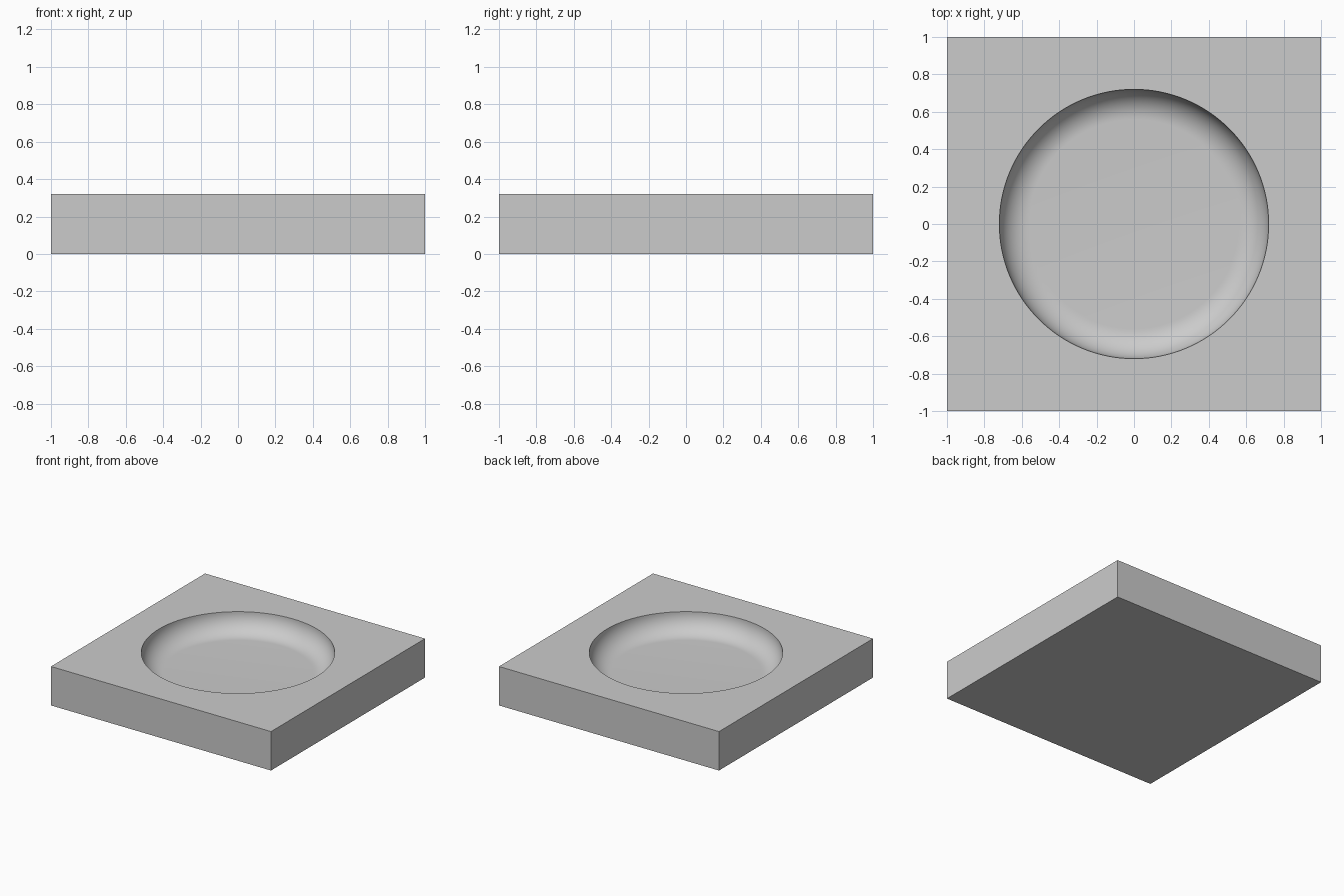
import bpy
import bmesh
from math import sin, cos, pi, radians
from mathutils import Matrix

HEIGHT = 0.32
RIM = 0.72       # radius of the recess at the top
FILLET = 0.16    # rounded wall, equal to the recess depth
STEPS = 16
SIDES = 128

cube = bpy.data.objects.get("Cube")
if cube:
    bpy.data.objects.remove(cube, do_unlink=True)

grey = bpy.data.materials.new("light_grey")
grey.use_nodes = True
colour = (0.6, 0.6, 0.6, 1)
grey.diffuse_color = colour
grey.node_tree.nodes["Principled BSDF"].inputs["Base Color"].default_value = colour


def make_object(name, bm):
    mesh = bpy.data.meshes.new(name)
    bmesh.ops.recalc_face_normals(bm, faces=bm.faces)
    bm.to_mesh(mesh)
    bm.free()
    mesh.materials.append(grey)
    obj = bpy.data.objects.new(name, mesh)
    bpy.context.collection.objects.link(obj)
    return obj


# Square block
bm = bmesh.new()
bmesh.ops.create_cube(bm, size=1, matrix=Matrix.Translation((0, 0, HEIGHT / 2))
                      @ Matrix.Diagonal((2, 2, HEIGHT, 1)))
block = make_object("dished_block", bm)

# Round cutter: flat floor, quarter-round wall, straight above the rim
profile = [(RIM - FILLET + FILLET * sin(a), HEIGHT - FILLET * cos(a))
           for a in (pi / 2 * i / STEPS for i in range(STEPS + 1))]
profile.append((RIM, HEIGHT + 0.2))
bm = bmesh.new()
rings = [[bm.verts.new((r * cos(2 * pi * k / SIDES), r * sin(2 * pi * k / SIDES), z))
          for k in range(SIDES)] for r, z in profile]
for low, high in zip(rings, rings[1:]):
    for k in range(SIDES):
        n = (k + 1) % SIDES
        bm.faces.new((low[k], low[n], high[n], high[k]))
bm.faces.new(rings[0])
bm.faces.new(rings[-1])
cutter = make_object("recess_cutter", bm)
cutter.hide_render = True

# Cut the recess, then drop the cutter
cut = block.modifiers.new("recess", "BOOLEAN")
cut.operation = "DIFFERENCE"
cut.solver = "EXACT"
cut.object = cutter
bpy.ops.object.select_all(action="DESELECT")
block.select_set(True)
bpy.context.view_layer.objects.active = block
bpy.ops.object.modifier_apply(modifier=cut.name)
bpy.data.objects.remove(cutter, do_unlink=True)
bpy.ops.object.shade_smooth_by_angle(angle=radians(30))
